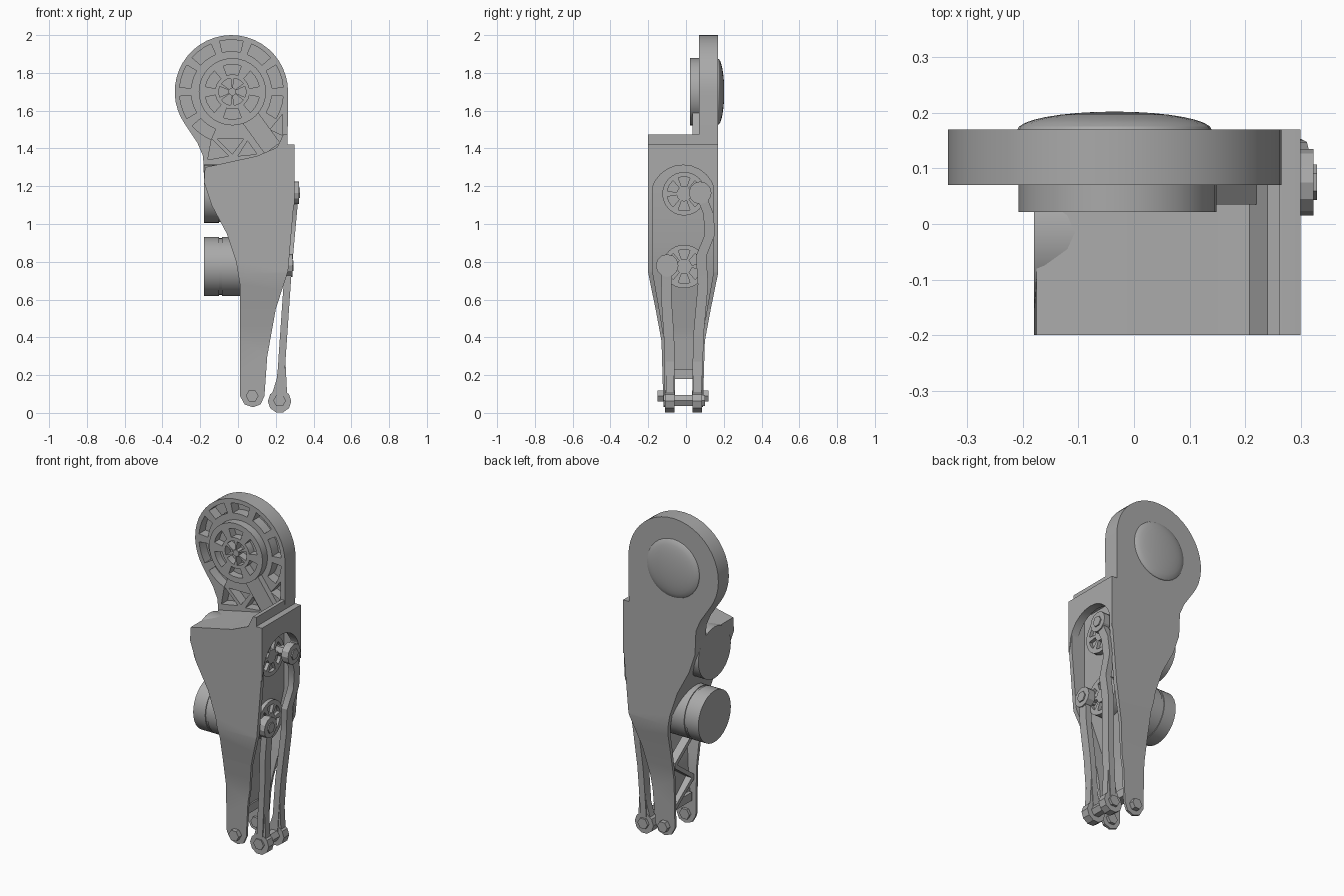
import bpy, bmesh
from math import cos, sin, pi, radians
from mathutils import Matrix

if "Cube" in bpy.data.objects:
    bpy.data.objects.remove(bpy.data.objects["Cube"], do_unlink=True)

GREY = (0.4, 0.4, 0.4, 1)
mat = bpy.data.materials.new("machined_grey")
mat.use_nodes = True
mat.diffuse_color = GREY
mat.node_tree.nodes["Principled BSDF"].inputs["Base Color"].default_value = GREY


def finish(name, bm):
    bmesh.ops.recalc_face_normals(bm, faces=bm.faces)
    me = bpy.data.meshes.new(name)
    bm.to_mesh(me)
    bm.free()
    me.materials.append(mat)
    ob = bpy.data.objects.new(name, me)
    bpy.context.collection.objects.link(ob)
    return ob


def add_prism(bm, pts, axis, a, b):
    """Extrude a 2D outline along x (points are y,z) or y (points are x,z)."""
    place = (lambda u, v: (a, u, v)) if axis == "x" else (lambda u, v: (u, a, v))
    face = bm.faces.new([bm.verts.new(place(u, v)) for u, v in pts])
    ext = bmesh.ops.extrude_face_region(bm, geom=[face])["geom"]
    move = (b - a, 0, 0) if axis == "x" else (0, b - a, 0)
    bmesh.ops.translate(bm, vec=move, verts=[g for g in ext if isinstance(g, bmesh.types.BMVert)])


def prism(name, pts, axis, a, b, warp=None, cuts=()):
    bm = bmesh.new()
    add_prism(bm, pts, axis, a, b)
    for z in cuts:
        bmesh.ops.bisect_plane(bm, geom=bm.verts[:] + bm.edges[:] + bm.faces[:],
                               plane_co=(0, 0, z), plane_no=(0, 0, 1))
    if warp:
        bmesh.ops.triangulate(bm, faces=bm.faces)
        for v in bm.verts:
            warp(v.co)
    return finish(name, bm)


def arc(cx, cz, r, a0, a1, n):
    return [(cx + r * cos(radians(a0 + (a1 - a0) * i / n)),
             cz + r * sin(radians(a0 + (a1 - a0) * i / n))) for i in range(n + 1)]


def disc(name, cu, cv, r, axis, a, b, n=32):
    return prism(name, arc(cu, cv, r, 0, 360, n)[:-1], axis, a, b)


def wedge(cx, cz, r0, r1, mid, half):
    return arc(cx, cz, r0, mid - half, mid + half, 3) + arc(cx, cz, r1, mid + half, mid - half, 3)


def cut(ob, outlines, axis, a, b):
    """Sink a set of pockets into a part."""
    bm = bmesh.new()
    for pts in outlines:
        add_prism(bm, pts, axis, a, b)
    cutter = finish(ob.name + "_cutter", bm)
    cutter.hide_render = True
    mod = ob.modifiers.new("pockets", "BOOLEAN")
    mod.operation, mod.solver, mod.object = "DIFFERENCE", "EXACT", cutter
    bpy.context.view_layer.objects.active = ob
    bpy.ops.object.modifier_apply(modifier=mod.name)
    bpy.data.objects.remove(cutter, do_unlink=True)


def lerp(table, z):
    for (z0, v0), (z1, v1) in zip(table, table[1:]):
        if z <= z1:
            t = max(0, (z - z0) / (z1 - z0))
            return v0 + (v1 - v0) * t
    return table[-1][1]


def taper(co):
    s = lerp([(0, .56), (.38, .62), (.55, .79), (.74, 1)], co.z)
    co.y = (co.y + .015) * s - .015


def ribbon(path, w):
    """Thicken an open path sideways into a closed outline."""
    return [(u - w / 2, v) for u, v in path] + [(u + w / 2, v) for u, v in reversed(path)]


TAPER_CUTS = (.74, .65, .55, .46, .38, .2)

# Thigh shell: two side plates joined by webs
left_edge = [(.01, .09), (.01, .68), (-.01, .8), (-.06, .95), (-.14, 1.1), (-.18, 1.22), (-.175, 1.3)]
right_edge = [(.3, 1.42), (.295, 1.1), (.265, .75), (.2, .55), (.155, .3), (.14, .09),
              (.12, .045), (.08, .03), (.035, .045)]
plate = right_edge + left_edge + [(.1, 1.36), (.24, 1.42)]
prism("front_side_plate", plate, "y", -.2, -.175, taper, TAPER_CUTS)
prism("back_side_plate", plate, "y", .145, .17, taper, TAPER_CUTS)
floor = [(.19, 1.34), (.19, .9), (.13, .62), (.085, .42), (.065, .22)]
prism("inner_web", ribbon(floor, .03), "y", -.176, .146, taper, TAPER_CUTS)
prism("rear_web", ribbon([(x + .02, z) for x, z in left_edge[2:]], .04), "y", -.176, .146)
prism("top_plate", [(-.175, 1.27), (.1, 1.32), (.24, 1.38), (.3, 1.38), (.3, 1.42),
                    (.24, 1.42), (.1, 1.36), (-.175, 1.3)], "y", -.176, .146)
prism("top_ledge", [(.2, 1.39), (.262, 1.39), (.262, 1.475), (.24, 1.475)], "y", -.2, .075)
arch = [(-.2, 1.1), (-.2, 1.42), (.17, 1.42), (.17, 1.1)] + arc(-.015, 1.14, .172, 0, 180, 12)
prism("arched_side_wall", arch, "x", .25, .3)

# Zigzag braces behind the web
for i in range(3):
    z, s = .6 - i * .13, (-1) ** i
    prism("brace", [(-.09 * s - .015, z), (.09 * s - .015, z - .13), (.09 * s - .015, z - .16),
                    (-.09 * s - .015, z - .03)], "x", .02, .07)
prism("ankle_bridge", [(-.1, .18), (.07, .18), (.07, .23), (-.1, .23)], "x", .03, .09)

# Hip plate with a ring of pockets
HX, HZ = -.035, 1.7
hip = arc(HX, HZ, .3, 0, 215, 26) + [(-.215, 1.43), (-.185, 1.36), (-.18, 1.24), (.262, 1.36)]
hip_plate = prism("hip_plate", hip, "y", .07, .17)
pockets = [wedge(HX, HZ, .215, .275, 90 + 36 * k, 13) for k in range(10) if k not in (5, 6)]
pockets += [[(.235, 1.47), (.235, 1.58), (.17, 1.5)],
            [(-.16, 1.34), (-.05, 1.36), (-.14, 1.45)],
            [(-.11, 1.45), (-.03, 1.37), (.03, 1.45)],
            [(0, 1.36), (.1, 1.37), (.05, 1.44)]]
cut(hip_plate, pockets, "y", .04, .13)

# Hip hub
hub = disc("hip_hub", HX + .005, HZ, .178, "y", .022, .08)
spokes = [wedge(HX + .005, HZ, .092, .145, 90 + 60 * k, 19) for k in range(6)]
spokes += [wedge(HX + .005, HZ, .02, .072, 60 + 60 * k, 23) for k in range(6)]
cut(hub, spokes, "y", .0, .068)
c, s = cos(radians(-54)), sin(radians(-54))
prism("hip_stop_block", [(HX + u * c - v * s, HZ + u * s + v * c)
                         for u, v in ((.17, -.05), (.37, -.05), (.37, .05), (.17, .05))], "y", .035, .1)

# Domed cap on the back of the hip
bm = bmesh.new()
bmesh.ops.create_uvsphere(bm, u_segments=32, v_segments=16, radius=.175,
                          matrix=Matrix.Translation((HX, .169, HZ)) @ Matrix.Diagonal((1, .19, 1, 1))
                          @ Matrix.Rotation(pi / 2, 4, "X"))
finish("hip_dome", bm)

# Two drive motors with spoked cranks
for label, z, inner, crank_x in (("upper", 1.16, .19, .235), ("lower", .775, .12, .225)):
    disc(label + "_motor", -.015, z, .155, "x", -.18, -.1)
    disc(label + "_motor_neck", -.015, z, .15, "x", -.1, -.085)
    disc(label + "_motor_body", -.015, z, .155, "x", -.085, inner)
    crank = disc(label + "_crank", -.01, z, .115, "x", inner - .01, crank_x)
    cut(crank, [wedge(-.01, z, .04, .09, 30 + 60 * k, 20) for k in range(6)], "x", crank_x - .02, crank_x + .02)


# Push rods down to the knee
def rod(label, path, x_table, pin):
    def lean(co):
        co.x += lerp(x_table, co.z)
    prism(label + "_rod", ribbon(path, .055), "x", -.019, .019, lean, (.3, .75))
    y0, z0 = path[0]
    x0 = lerp(x_table, z0)
    disc(label + "_rod_top", y0, z0, .06, "x", x0 - .025, x0 + .02, 12)
    disc(label + "_rod_pin", y0, z0, .032, "x", x0 - pin, x0 + .027, 6)
    y1 = path[-1][0]
    disc(label + "_rod_end", .22, .062, .062, "y", y1 - .025, y1 + .025, 10)
    prism(label + "_rod_flare", [(.18, .1), (.26, .1), (.255, .2), (.25, .3), (.218, .3), (.205, .18)],
          "y", y1 - .022, y1 + .022)


lean_table = [(.06, .22), (.3, .234), (.75, .265), (1.17, .303)]
rod("long", [(.075, 1.165), (.12, 1.05), (.125, .94), (.08, .83), (.09, .68), (.065, .4), (.06, .08)],
    lean_table, .09)
rod("short", [(-.1, .78), (-.105, .62), (-.09, .4), (-.085, .08)], lean_table, .07)

# Knee pins
for name, x, z, y0, y1 in (("plate_pin", .075, .09, -.15, -.09), ("plate_pin", .075, .09, .06, .12),
                           ("rod_pin", .22, .065, -.12, .1)):
    disc(name, x, z, .034, "y", y0, y1, 6)

bpy.ops.object.select_all(action="DESELECT")
for ob in bpy.context.scene.objects:
    if ob.type == "MESH":
        ob.select_set(True)
        bpy.context.view_layer.objects.active = ob
bpy.ops.object.shade_smooth_by_angle(angle=radians(25))
